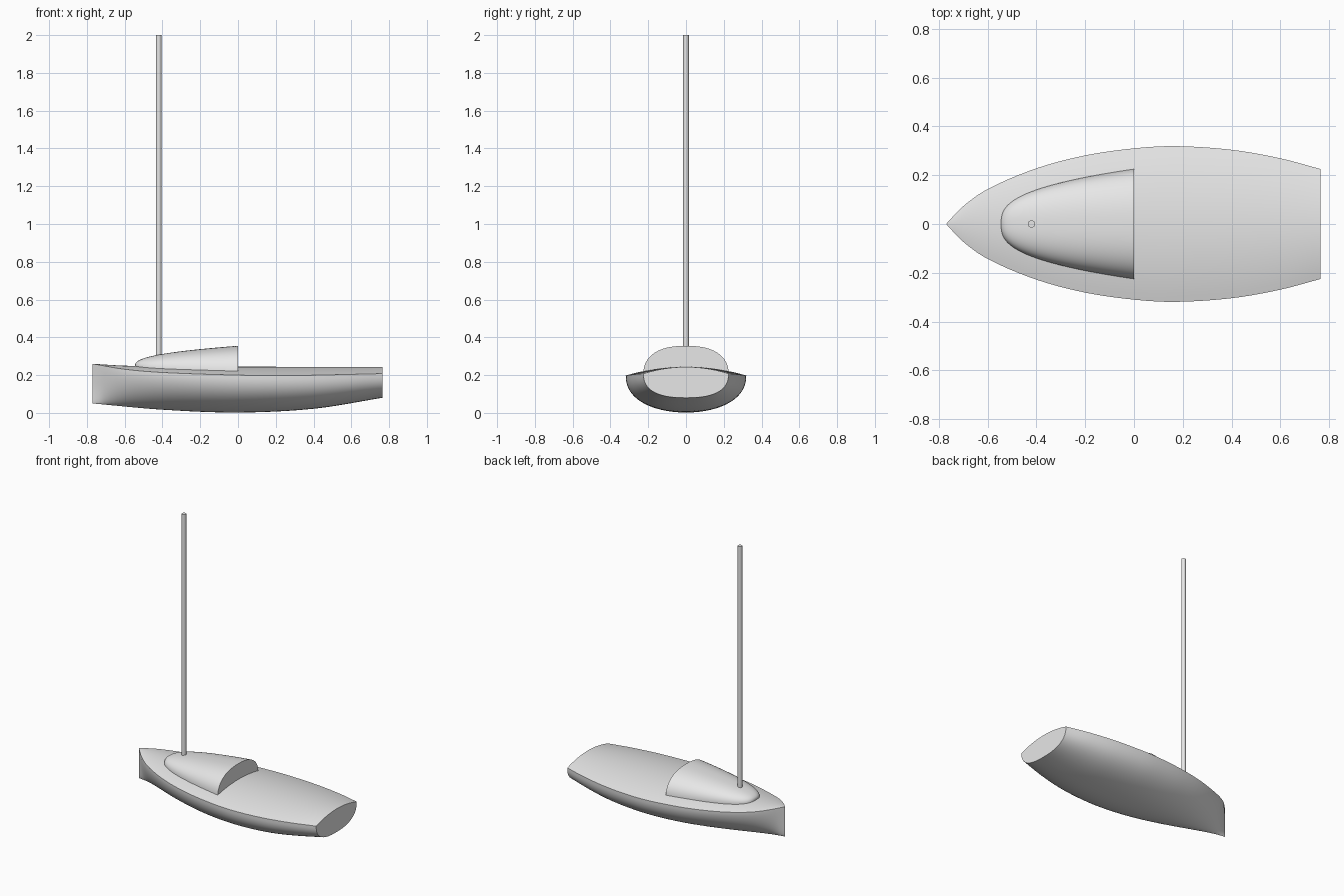
import bpy, bmesh, math

cube = bpy.data.objects.get("Cube")
if cube:
    bpy.data.objects.remove(cube, do_unlink=True)

grey = bpy.data.materials.new("light_grey")
grey.use_nodes = True
grey.diffuse_color = (0.8, 0.8, 0.8, 1)
grey.node_tree.nodes["Principled BSDF"].inputs["Base Color"].default_value = (0.8, 0.8, 0.8, 1)


def curve(points, x):
    """Smooth interpolation through (x, value) points."""
    def slope(i):
        a, b = points[max(i - 1, 0)], points[min(i + 1, len(points) - 1)]
        return (b[1] - a[1]) / (b[0] - a[0])
    i = 0
    while i < len(points) - 2 and x > points[i + 1][0]:
        i += 1
    (x0, v0), (x1, v1) = points[i], points[i + 1]
    d = x1 - x0
    t = (x - x0) / d
    return (v0 * (1 + 2 * t) * (1 - t) ** 2 + v1 * t * t * (3 - 2 * t)
            + d * slope(i) * t * (1 - t) ** 2 - d * slope(i + 1) * t * t * (1 - t))


def arc(x, width, base, height, power, count):
    """Superelliptic half section, from +y to -y; negative height hangs down."""
    ring = []
    for i in range(count + 1):
        a = math.pi * i / count
        c, s = math.cos(a), max(math.sin(a), 0)
        ring.append((x, math.copysign(width * abs(c) ** (2 / power), c),
                     base + height * s ** (2 / power)))
    return ring


def finish(name, bm):
    bmesh.ops.recalc_face_normals(bm, faces=bm.faces)
    mesh = bpy.data.meshes.new(name)
    bm.to_mesh(mesh)
    bm.free()
    mesh.materials.append(grey)
    obj = bpy.data.objects.new(name, mesh)
    bpy.context.collection.objects.link(obj)
    bpy.ops.object.select_all(action='DESELECT')
    obj.select_set(True)
    bpy.context.view_layer.objects.active = obj
    bpy.ops.object.shade_smooth_by_angle(angle=math.radians(35))


def loft(name, rings):
    """Skin closed rings; the first comes to a point or stem, the last is capped."""
    bm = bmesh.new()
    rows = [[bm.verts.new(p) for p in ring] for ring in rings]
    for a, b in zip(rows, rows[1:]):
        for j in range(len(a)):
            k = (j + 1) % len(a)
            bm.faces.new((a[j], a[k], b[k], b[j]))
    bm.faces.new(rows[-1])
    bmesh.ops.remove_doubles(bm, verts=bm.verts, dist=0.0003)
    finish(name, bm)


# Hull with crowned deck and flat transom
BOW, STERN = -0.77, 0.765
beam = [(BOW, 0), (-0.7, 0.073), (-0.6, 0.143), (-0.4, 0.228), (-0.2, 0.281),
        (0, 0.31), (0.17, 0.319), (0.4, 0.304), (0.6, 0.269), (STERN, 0.225)]
keel = [(BOW, 0.05), (-0.4, 0.017), (0, 0.002), (0.4, 0.022), (STERN, 0.08)]
sheer = [(BOW, 0.26), (-0.6, 0.231), (-0.4, 0.214), (0, 0.2), (0.3, 0.198), (STERN, 0.208)]
crown = [(BOW, 0.26), (-0.6, 0.25), (-0.3, 0.246), (STERN, 0.243)]
fullness = [(BOW, 1.5), (-0.4, 1.85), (0, 2.15), (STERN, 2.5)]

hull = []
for i in range(49):
    x = BOW + (STERN - BOW) * i / 48
    w, k, s, c, n = (curve(p, x) for p in (beam, keel, sheer, crown, fullness))
    ring = arc(x, w, s, k - s, n, 40)
    for j in range(1, 20):
        t = j / 10 - 1
        ring.append((x, w * t, s + (c - s) * (1 - t * t)))
    hull.append(ring)
loft("hull", hull)

# Cabin: rounded nose swelling to a flat aft bulkhead
cabin = []
for i in range(33):
    u = (i / 32) ** 2.2
    base = 0.24 - 0.04 * u
    top = 0.25 + 0.105 * u ** 0.4
    cabin.append(arc(-0.545 * (1 - u), 0.226 * u ** 0.36, base, top - base, 2.4, 40))
loft("cabin", cabin)

# Mast
bm = bmesh.new()
bmesh.ops.create_cone(bm, cap_ends=True, segments=24, radius1=0.015, radius2=0.015, depth=1.75)
bmesh.ops.translate(bm, verts=bm.verts, vec=(-0.42, 0, 1.125))
finish("mast", bm)
